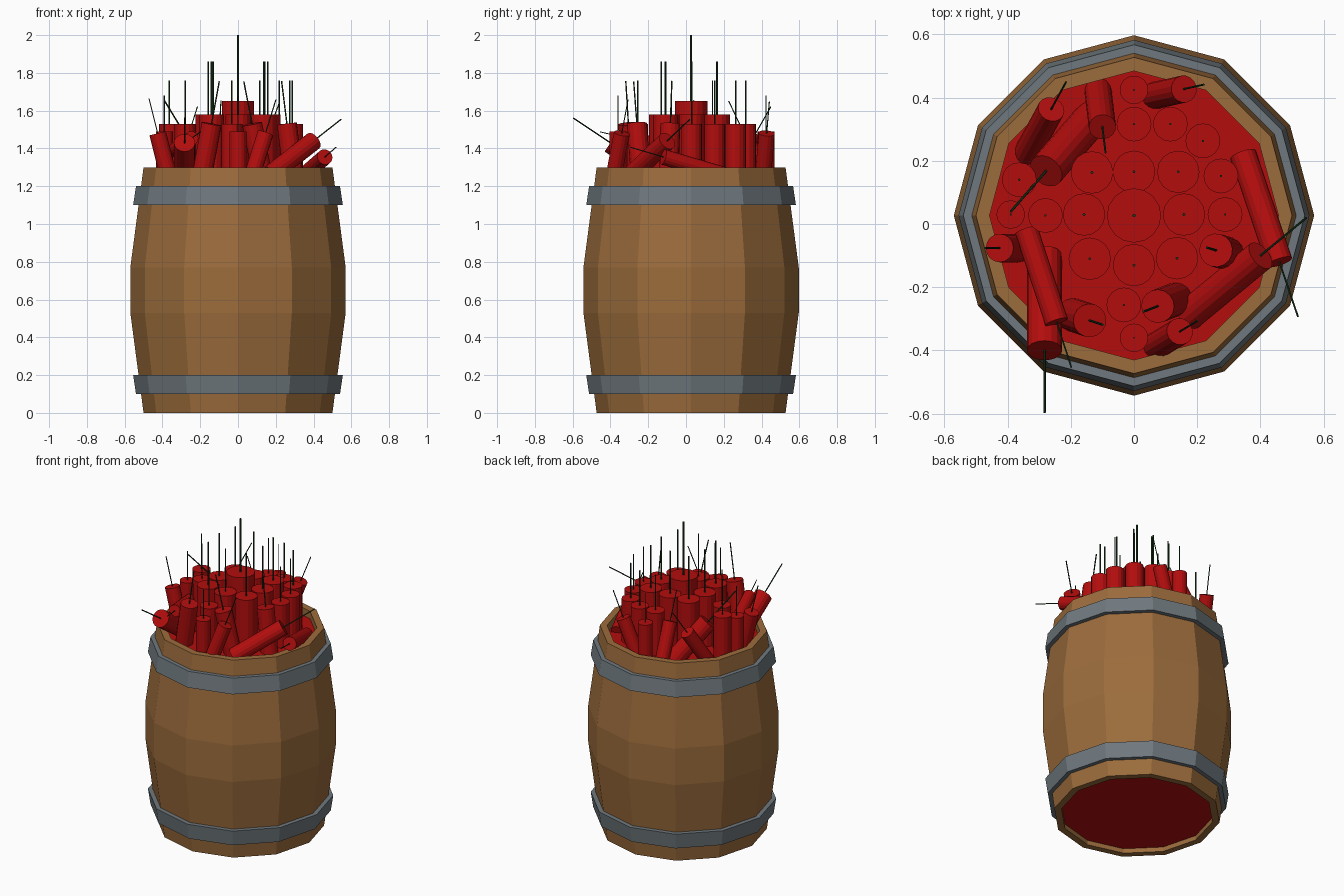
import bpy, math
from mathutils import Vector

CY = 0.027  # barrel axis sits slightly behind the origin


def material(name, rgb):
    m = bpy.data.materials.new(name)
    m.diffuse_color = (*rgb, 1)
    return m


WOOD = material("wood", (0.33, 0.15, 0.045))
STEEL = material("steel", (0.16, 0.19, 0.21))
RED = material("red_paper", (0.45, 0.004, 0.004))
GREEN = material("fuse_green", (0.012, 0.04, 0.012))


def make_object(name, verts, faces, mat):
    me = bpy.data.meshes.new(name)
    me.from_pydata(verts, [], faces)
    me.materials.append(mat)
    ob = bpy.data.objects.new(name, me)
    bpy.context.collection.objects.link(ob)
    return ob


def lathe(name, profile, mat, n=12):
    """Revolve a closed (radius, z) loop about the barrel axis."""
    k = len(profile)
    verts = [(r * math.cos(2 * math.pi * i / n), CY + r * math.sin(2 * math.pi * i / n), z)
             for i in range(n) for r, z in profile]
    faces = [(i * k + j, (i + 1) % n * k + j, (i + 1) % n * k + (j + 1) % k, i * k + (j + 1) % k)
             for i in range(n) for j in range(k)]
    return make_object(name, verts, faces, mat)


def rod(name, a, b, r, n, mat):
    """Capped flat-sided cylinder from a to b."""
    a, b = Vector(a), Vector(b)
    q = (b - a).to_track_quat('Z', 'Y')
    ring = [q @ Vector((r * math.cos(2 * math.pi * i / n), r * math.sin(2 * math.pi * i / n), 0))
            for i in range(n)]
    verts = [a + v for v in ring] + [b + v for v in ring]
    faces = [(i, (i + 1) % n, n + (i + 1) % n, n + i) for i in range(n)]
    faces += [tuple(range(n))[::-1], tuple(range(n, 2 * n))]
    return make_object(name, verts, faces, mat)


def stick(base, cap, r, fuse):
    """Red stick with a thin fuse continuing along its axis."""
    base, cap = Vector(base), Vector(cap)
    d = (cap - base).normalized()
    rod("stick", base, cap, r, 16, RED)
    rod("fuse", cap - d * 0.01, cap + d * fuse, r * 0.07, 6, GREEN)


# barrel wall, bands and red filling
lathe("barrel_wall", [(0.5, 0), (0.57, 0.53), (0.57, 0.77), (0.5, 1.3), (0.457, 1.3), (0.457, 0)], WOOD)
lathe("lower_band", [(0.54, 0.1), (0.555, 0.2), (0.51, 0.2), (0.5, 0.1)], STEEL)
lathe("upper_band", [(0.555, 1.1), (0.54, 1.2), (0.5, 1.2), (0.51, 1.1)], STEEL)
filling = rod("filling", (0, CY, 0.03), (0, CY, 1.25), 0.458, 12, RED)

# upright sticks in tiers: radius, top height, fuse length, positions
tiers = [
    (0.086, 1.65, 0.35, [(0, 0.027)]),
    (0.067, 1.58, 0.28, [(0, 0.165), (-0.133, 0.163), (0.14, 0.165), (-0.158, 0.03),
                         (0.158, 0.03), (-0.14, -0.11), (0, -0.13), (0.136, -0.108)]),
    (0.055, 1.53, 0.23, [(0, 0.316), (0.115, 0.316), (0.218, 0.263), (0.275, 0.152),
                         (0.288, 0.03), (-0.28, 0.027), (-0.363, 0.14), (-0.032, -0.256)]),
    (0.045, 1.49, 0.19, [(0, 0.424), (-0.39, 0.03), (0, -0.36)]),
]
for r, top, fuse, spots in tiers:
    for x, y in spots:
        stick((x, y, 1.2), (x, y, top), r, fuse)

# leaning and lying sticks: base, cap, radius, fuse length
for base, cap, r, fuse in [
    ((-0.34, 0.22, 1.22), (-0.262, 0.363, 1.47), 0.043, 0.18),
    ((-0.12, 0.35, 1.21), (-0.278, 0.168, 1.47), 0.057, 0.25),
    ((-0.115, 0.43, 1.22), (-0.10, 0.307, 1.48), 0.043, 0.19),
    ((0.06, 0.405, 1.22), (0.158, 0.427, 1.48), 0.043, 0.18),
    ((-0.36, -0.076, 1.22), (-0.425, -0.076, 1.48), 0.045, 0.19),
    ((0.30, -0.095, 1.2), (0.259, -0.083, 1.53), 0.053, 0.23),
    ((-0.20, -0.285, 1.2), (-0.14, -0.305, 1.53), 0.053, 0.23),
    ((0.14, -0.235, 1.2), (0.075, -0.26, 1.53), 0.053, 0.23),
    ((0.07, -0.385, 1.24), (0.145, -0.34, 1.48), 0.043, 0.19),
    ((-0.283, -0.10, 1.23), (-0.283, -0.40, 1.43), 0.056, 0.236),
    ((-0.34, -0.02, 1.39), (-0.245, -0.31, 1.455), 0.037, 0.155),
    ((0.345, 0.22, 1.255), (0.46, -0.12, 1.355), 0.042, 0.19),
    ((0.17, -0.29, 1.26), (0.40, -0.10, 1.44), 0.05, 0.22),
]:
    stick(base, cap, r, fuse)
